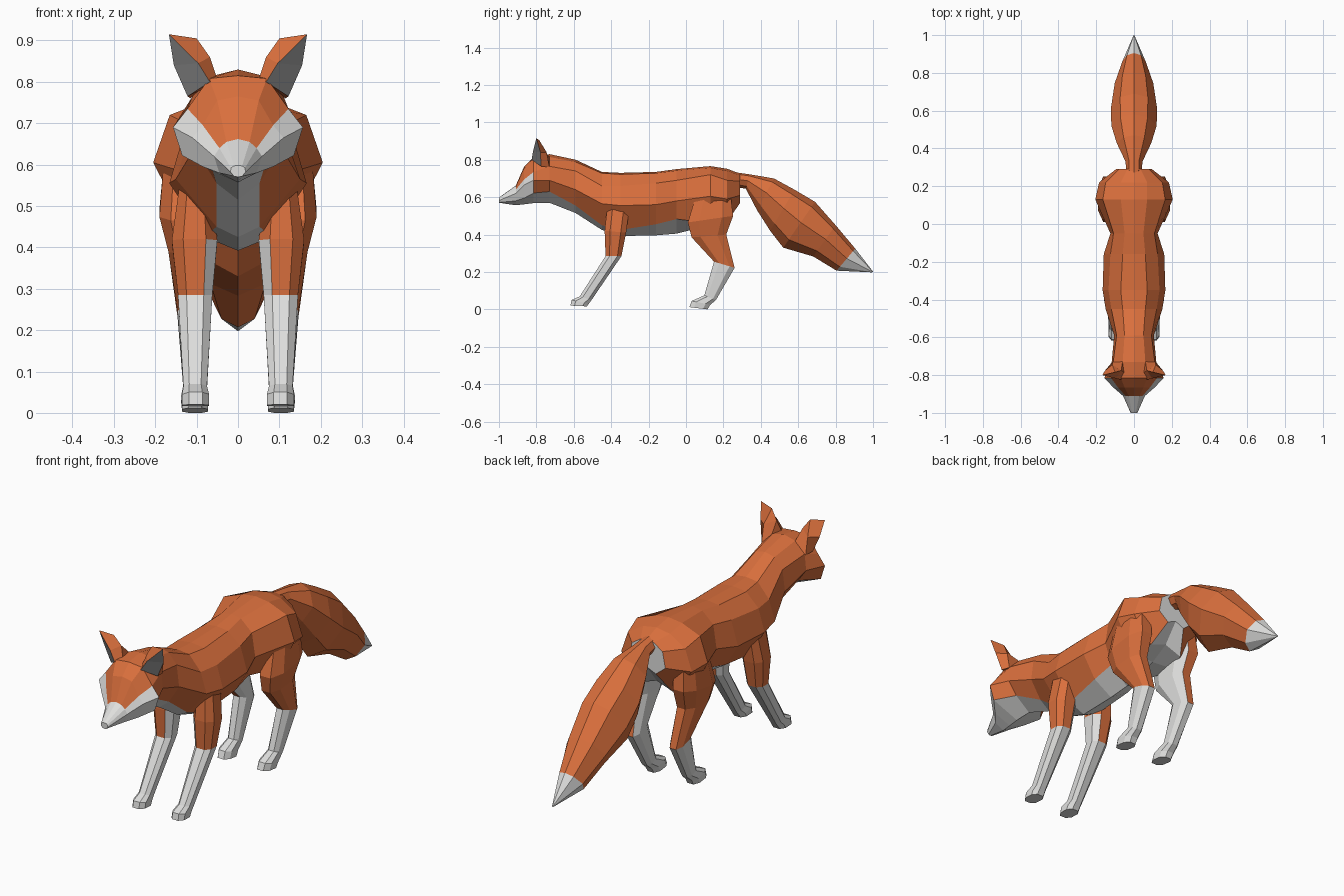
import bpy, bmesh
from mathutils import Vector

if "Cube" in bpy.data.objects:
    bpy.data.objects.remove(bpy.data.objects["Cube"])


def material(name, rgb):
    m = bpy.data.materials.new(name)
    m.diffuse_color = (*rgb, 1)
    m.use_nodes = True
    m.node_tree.nodes["Principled BSDF"].inputs["Base Color"].default_value = m.diffuse_color
    return m


MATS = [material("orange fur", (0.70, 0.16, 0.046)),
        material("white fur", (0.73, 0.73, 0.72)),
        material("grey inner ear", (0.24, 0.24, 0.24))]
ORANGE, WHITE, GREY = 0, 1, 2


def finish(name, bm):
    bmesh.ops.recalc_face_normals(bm, faces=bm.faces)
    me = bpy.data.meshes.new(name)
    bm.to_mesh(me)
    bm.free()
    for m in MATS:
        me.materials.append(m)
    ob = bpy.data.objects.new(name, me)
    bpy.context.collection.objects.link(ob)
    return ob


def loft(name, rings, rule):
    """Skin rings of equal point count; rule(segment, side) picks the colour."""
    bm = bmesh.new()
    vs = [[bm.verts.new(p) for p in r] for r in rings]
    n = len(rings[0])
    for s in range(len(vs) - 1):
        for j in range(n):
            k = (j + 1) % n
            f = bm.faces.new((vs[s][j], vs[s][k], vs[s + 1][k], vs[s + 1][j]))
            f.material_index = rule(s, j)
    bm.faces.new(vs[0]).material_index = rule(0, n // 2)
    bm.faces.new(vs[-1]).material_index = rule(len(vs) - 2, n // 2)
    return finish(name, bm)


# Head and body: y, top z, four (x, z) side points, bottom z
BODY = [
    (-1.00, .598, (.010, .597), (.017, .592), (.018, .582), (.010, .572), .570),
    (-.91, .662, (.028, .655), (.045, .640), (.058, .620), (.045, .580), .557),
    (-.865, .765, (.050, .755), (.085, .695), (.110, .665), (.085, .595), .562),
    (-.815, .815, (.070, .808), (.122, .735), (.157, .690), (.135, .622), .568),
    (-.73, .830, (.060, .815), (.110, .765), (.118, .690), (.075, .630), .570),
    (-.59, .800, (.050, .788), (.092, .740), (.105, .640), (.052, .555), .515),
    (-.45, .735, (.060, .728), (.120, .660), (.150, .565), (.052, .450), .425),
    (-.35, .730, (.070, .722), (.135, .660), (.166, .555), (.080, .425), .392),
    (-.16, .735, (.060, .728), (.125, .675), (.160, .560), (.095, .455), .396),
    (-.05, .750, (.050, .742), (.108, .690), (.125, .580), (.090, .483), .405),
    (.13, .766, (.070, .757), (.165, .720), (.205, .605), (.130, .460), .450),
    (.22, .752, (.070, .740), (.150, .690), (.185, .590), (.085, .470), .500),
    (.29, .725, (.035, .715), (.080, .685), (.095, .610), (.045, .570), .590),
]


def body_ring(row):
    y, top, *side, bottom = row
    right = [(x, y, z) for x, z in side]
    left = [(-x, y, z) for x, z in reversed(side)]
    return [(0, y, top)] + right + [(0, y, bottom)] + left


def body_rule(s, j):
    k = min(j, 9 - j)                      # 0 is the back, 4 the belly
    if s == 0:                             # muzzle
        return WHITE
    if s < 3:                              # cheeks
        return WHITE if k >= 2 else ORANGE
    return WHITE if k == 4 else ORANGE


loft("head_and_body", [body_ring(r) for r in BODY], body_rule)

# Tail: top (y, z), bottom (y, z), half width
TAIL = [
    ((.25, .735), (.29, .65), .040),
    ((.34, .722), (.32, .645), .045),
    ((.47, .700), (.38, .530), .092),
    ((.58, .640), (.45, .420), .120),
    ((.69, .575), (.52, .330), .122),
    ((.80, .450), (.68, .283), .102),
    ((.905, .325), (.805, .207), .062),
    ((1.0, .202), (.995, .198), .003),
]
OCT = [(1, 0), (.78, .6), (.1, 1), (-.65, .65),
       (-1, 0), (-.65, -.65), (.1, -1), (.78, -.6)]


def tail_ring(top, bottom, w):
    t, b = Vector((0, *top)), Vector((0, *bottom))
    mid, up = (t + b) / 2, (t - b) / 2
    return [mid + up * u + Vector((w * v, 0, 0)) for u, v in OCT]


loft("tail", [tail_ring(*r) for r in TAIL],
     lambda s, j: WHITE if s == 6 else ORANGE)

# Legs: front y, front z, back y, back z, inner x, outer x
FRONT_LEG = [
    (-.42, .56, -.30, .56, .065, .140),
    (-.435, .42, -.32, .41, .050, .160),
    (-.43, .285, -.345, .285, .062, .145),
    (-.568, .070, -.505, .050, .075, .132),
    (-.612, .050, -.520, .030, .070, .135),
    (-.618, .020, -.530, .016, .070, .135),
]
HIND_LEG = [
    (.05, .60, .24, .60, .080, .180),
    (.01, .465, .252, .500, .080, .190),
    (.03, .385, .215, .400, .082, .168),
    (.150, .255, .260, .222, .080, .146),
    (.098, .075, .160, .050, .078, .132),
    (.030, .045, .130, .025, .072, .138),
    (.018, .012, .115, .000, .072, .135),
]
CHAMFER = [(-1, -.5), (-1, .5), (-.5, 1), (.5, 1),
           (1, .5), (1, -.5), (.5, -1), (-.5, -1)]


def leg_ring(yf, zf, yb, zb, x0, x1, side):
    ring = []
    for u, v in CHAMFER:                   # u runs front to back, v inner to outer
        t = (u + 1) / 2
        x = (x0 + x1) / 2 + v * (x1 - x0) / 2
        ring.append((side * x, yf + (yb - yf) * t, zf + (zb - zf) * t))
    return ring


def leg(name, rows, side, stocking, inner):
    def rule(s, j):
        if s >= stocking or (s >= inner and j in (5, 6, 7)):
            return WHITE
        return ORANGE
    loft(name, [leg_ring(*r, side) for r in rows], rule)


# Ears: cupped front in grey, back and inner rim in orange
EAR = {
    "tip": (.167, -.800, .915), "rim": (.096, -.818, .845),
    "front": (.068, -.825, .800), "low": (.122, -.775, .765),
    "outer": (.155, -.778, .840), "crest": (.100, -.785, .905),
    "inner": (.068, -.775, .860), "root": (.048, -.790, .800),
    "ridge": (.115, -.745, .840), "nape": (.060, -.725, .810),
    "back": (.115, -.730, .760),
}
EAR_FACES = [
    ("tip outer rim", GREY), ("outer low front rim", GREY),
    ("tip rim inner crest", ORANGE), ("rim front root inner", ORANGE),
    ("crest ridge outer tip", ORANGE), ("outer ridge back low", ORANGE),
    ("crest inner ridge", ORANGE), ("inner nape back ridge", ORANGE),
    ("inner root nape", ORANGE), ("front low back nape root", ORANGE),
]


def ear(name, side):
    bm = bmesh.new()
    v = {k: bm.verts.new((side * x, y, z)) for k, (x, y, z) in EAR.items()}
    for names, mat in EAR_FACES:
        bm.faces.new([v[n] for n in names.split()]).material_index = mat
    finish(name, bm)


for label, side in (("right", 1), ("left", -1)):
    leg("front_leg_" + label, FRONT_LEG, side, 2, 1)
    leg("hind_leg_" + label, HIND_LEG, side, 3, 0)
    ear("ear_" + label, side)
